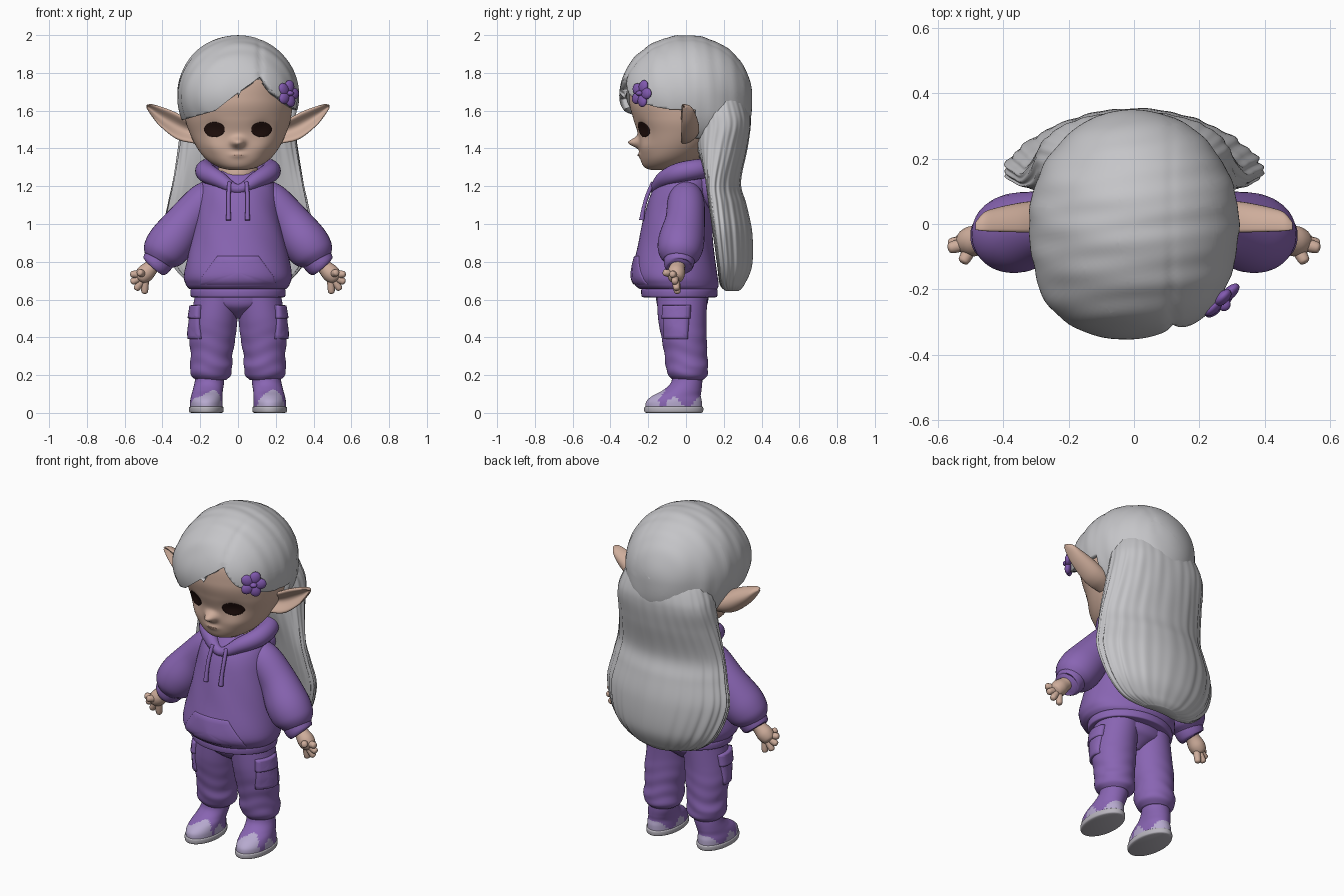
import bpy, bmesh, math
from math import sin, cos, pi, exp
from mathutils import Vector, Matrix
from mathutils.bvhtree import BVHTree

if "Cube" in bpy.data.objects:
    bpy.data.objects.remove(bpy.data.objects["Cube"], do_unlink=True)


def material(name, r, g, b):
    m = bpy.data.materials.new(name)
    m.use_nodes = True
    m.diffuse_color = (r, g, b, 1)
    m.node_tree.nodes["Principled BSDF"].inputs["Base Color"].default_value = (r, g, b, 1)
    return m


HAIR = material("silver hair", .56, .56, .58)
CLOTH = material("purple cloth", .25, .13, .45)
SKIN = material("skin", .62, .42, .33)
EYE = material("dark eye", .015, .005, .004)
LIP = material("lip", .5, .31, .24)
PALE = material("pale lavender", .47, .4, .62)
SOLE = material("sole grey", .48, .46, .51)
FLOWER = material("flower purple", .22, .1, .43)


def finish(name, bm, *mats):
    bmesh.ops.recalc_face_normals(bm, faces=bm.faces)
    me = bpy.data.meshes.new(name)
    for f in bm.faces:
        f.smooth = True
    bm.to_mesh(me)
    bm.free()
    for m in mats:
        me.materials.append(m)
    ob = bpy.data.objects.new(name, me)
    bpy.context.collection.objects.link(ob)
    return ob


def smooth_keys(keys, n):
    """Catmull-Rom samples through tuples of numbers."""
    out = []
    for i in range(len(keys) - 1):
        a, b, c, d = (keys[max(0, min(len(keys) - 1, i + k))] for k in (-1, 0, 1, 2))
        for j in range(n):
            t = j / n
            out.append([q + .5 * t * (r - p + t * (2*p - 5*q + 4*r - s + t * (3*(q - r) + s - p)))
                        for p, q, r, s in zip(a, b, c, d)])
    return out + [list(keys[-1])]


def skin_rows(name, rows, *mats):
    """Closed rings joined into a skin with capped ends."""
    bm = bmesh.new()
    vs = [[bm.verts.new(p) for p in row] for row in rows]
    n = len(rows[0])
    for a, b in zip(vs, vs[1:]):
        for i in range(n):
            bm.faces.new((a[i], a[(i + 1) % n], b[(i + 1) % n], b[i]))
    bm.faces.new(vs[0])
    bm.faces.new(vs[-1])
    return finish(name, bm, *mats)


def loft(name, keys, *mats, s=1, seg=48, n=6, wave=lambda a, z: 0, box=1):
    """Upright stack of ovals: z, centre x, centre y, radius x, radius y, bend."""
    rows = []
    for z, cx, cy, rx, ry, bend in smooth_keys([k + (0,) * (6 - len(k)) for k in keys], n):
        row = []
        for i in range(seg):
            a = 2 * pi * i / seg
            c, d = (math.copysign(abs(v) ** box, v) for v in (cos(a), sin(a)))
            w = 1 + wave(a, z)
            row.append((s * (cx + rx * c * w), cy + ry * d * w - bend * c * c, z))
        rows.append(row)
    return skin_rows(name, rows, *mats)


def tube(name, keys, mat, s=1, ref=(0, 1, 0), seg=20, n=6):
    """Round sweep along x, y, z, radius."""
    pts = smooth_keys(keys, n)
    rows = []
    for i, (x, y, z, r) in enumerate(pts):
        d = Vector(pts[min(i + 1, len(pts) - 1)][:3]) - Vector(pts[max(i - 1, 0)][:3])
        u = d.cross(Vector(ref)).normalized()
        v = d.cross(u).normalized()
        ring = [Vector((x, y, z)) + r * (u * cos(2*pi*k/seg) + v * sin(2*pi*k/seg)) for k in range(seg)]
        rows.append([(s * p.x, p.y, p.z) for p in ring])
    return skin_rows(name, rows, mat)


def ball(name, loc, size, mat, rot=Matrix()):
    bm = bmesh.new()
    bmesh.ops.create_uvsphere(bm, u_segments=24, v_segments=14, radius=1,
                              matrix=Matrix.Translation(loc) @ rot @ Matrix.Diagonal((*size, 1)))
    return finish(name, bm, mat)


def panel(name, target, centre, d, corners, thick, mat, step=6):
    """Raised patch laid on a surface by casting its outline along d."""
    tree = BVHTree.FromPolygons([v.co for v in target.data.vertices],
                                [p.vertices for p in target.data.polygons])
    d = Vector(d).normalized()
    u, up = d.cross(Vector((0, 0, 1))), Vector((0, 0, 1))
    edge = [Vector(a).lerp(Vector(b), k / step)
            for a, b in zip(corners, corners[1:] + corners[:1]) for k in range(step)]
    mid = sum(edge, Vector((0, 0))) / len(edge)
    rows = []
    for scale, lift in ((1, -.01), (1, thick * .6), (.95, thick), (.7, thick), (.4, thick), (.05, thick)):
        row = []
        for e in edge:
            p = mid.lerp(e, scale)
            start = Vector(centre) + u * p.x + up * p.y - d * .5
            hit = tree.ray_cast(start, d)[0] or tree.find_nearest(start + d * .5)[0]
            row.append(hit - d * lift)
        rows.append(row)
    return skin_rows(name, rows, mat)


def oval(cx, cy, rx, ry):
    return [(cx + rx * cos(2*pi*k/24), cy + ry * sin(2*pi*k/24)) for k in range(24)]


def face_shape(a, z):
    """Nose, cheeks, lips and eye hollows as swellings of the head."""
    def bump(size, angle, height, wide, tall):
        return size * exp(-((abs(a - 1.5 * pi) - angle) / wide) ** 2 - ((z - height) / tall) ** 2)
    return (bump(.28, 0, 1.43, .13, .026) + bump(.05, .55, 1.4, .3, .045)
            + bump(.06, 0, 1.365, .2, .016) - bump(.04, .5, 1.51, .2, .04))


# Head and face
head = loft("head", [(1.285, 0, -.13, .04, .05), (1.3, 0, -.12, .1, .1), (1.34, 0, -.085, .165, .155),
                     (1.4, 0, -.05, .215, .195), (1.48, 0, -.02, .255, .235), (1.56, 0, -.01, .28, .27),
                     (1.66, 0, -.01, .285, .29), (1.8, 0, -.01, .25, .26), (1.92, 0, -.01, .08, .1)],
            SKIN, seg=120, n=10, wave=face_shape)
ball("neck", (0, -.01, 1.26), (.11, .11, .12), SKIN)
panel("mouth", head, (0, 0, 0), (0, 1, 0), oval(0, 1.364, .03, .004), .003, LIP, 1)
for s, side in ((1, "left"), (-1, "right")):
    panel(side + "_eye", head, (0, 0, 0), (0, 1, 0), oval(s * .125, 1.5, .055, .04), .003, EYE, 2)
    # Pointed ear with a rounded rim and scooped front
    rows = []
    for x, low, high, t in smooth_keys([(.2, 1.42, 1.53, .05), (.25, 1.43, 1.55, .08), (.3, 1.44, 1.575, .085),
                                        (.35, 1.465, 1.6, .08), (.42, 1.525, 1.625, .065),
                                        (.46, 1.575, 1.635, .05), (.485, 1.615, 1.63, .02)], 5):
        row = []
        for k in range(36):
            c, d = cos(2 * pi * k / 36), sin(2 * pi * k / 36)
            depth = c if c > 0 else .35 * c + .7 * c ** 4
            row.append((s * x, -.015 + t * depth, (low + high) / 2 + (high - low) / 2 * d))
        rows.append(row)
    skin_rows(side + "_ear", rows, SKIN)

# Hair cap: oval dome with combed ridges and a parting, cut along the hairline
bm = bmesh.new()
bmesh.ops.create_uvsphere(bm, u_segments=112, v_segments=72, radius=1)
for v in bm.verts:
    n = v.co.copy()
    x, y, z = n.x * .322, n.y * .352, n.z * .32
    front, back = max(0, min(1, -y * 5)), max(0, min(1, y * 5))
    shape = 1 + .005 * sin(48 * y + 14 * z + 5 * x) + .003 * sin(90 * y - 12 * x)
    shape -= .018 * exp(-((x - .115) / .014) ** 2) * max(front, .3 if z > 0 else 0)
    corner = (2 * n.x * n.y) ** 2 * front * (.08 if x < .115 else .05)
    drop = .35 * n.z ** 2 * back if z < 0 else 0
    wide = shape * (1 + corner + drop)
    v.co = (x * wide, y * wide, 1.68 + z * shape)
line = [(-.4, 1.52), (-.12, 1.6), (0, 1.695), (.12, 1.78), (.19, 1.69), (.4, 1.54)]
cuts = [((x, 0, z), (h - z, 0, x - w)) for (x, z), (w, h) in zip(line, line[1:])]
for co, no in cuts + [((0, .05, 0), (0, 1, 0))]:
    bmesh.ops.bisect_plane(bm, geom=bm.verts[:] + bm.edges[:] + bm.faces[:], plane_co=co, plane_no=no)


def in_opening(f):
    c = f.calc_center_median()
    for (x, z), (w, h) in zip(line, line[1:]):
        if x <= c.x < w:
            return c.z < 1.45 or (c.y < .05 and c.z < z + (h - z) * (c.x - x) / (w - x))
    return False


bmesh.ops.delete(bm, geom=[f for f in bm.faces if in_opening(f)], context="FACES")
cap = finish("hair_cap", bm, HAIR)
thickness = cap.modifiers.new("thickness", "SOLIDIFY")
thickness.thickness = .04
thickness.offset = -1

# Long hair curtain curving forward round the back
loft("long_hair", [(.645, 0, .25, .12, .03, .03), (.68, 0, .25, .24, .06, .05), (.78, 0, .27, .34, .08, .08),
                   (.95, 0, .265, .395, .085, .1), (1.1, 0, .235, .37, .085, .09), (1.22, 0, .205, .345, .085, .07),
                   (1.4, 0, .19, .315, .135, .03), (1.52, 0, .185, .3, .157), (1.6, 0, .18, .28, .155),
                   (1.7, 0, .165, .23, .13), (1.78, 0, .13, .16, .1)], HAIR, seg=180, n=8, box=.9,
     wave=lambda a, z: (.012 * sin(31 * a + 3 * sin(4 * z)) + .01 * sin(17 * a - 5 * z)) * min(1, 2 - z))

# Hair flower
out = Vector((.68, -.72, .1)).normalized()
turn = out.to_track_quat("Z", "Y").to_matrix().to_4x4()
spot = Vector((.262, -.232, 1.69))
for k in range(5):
    a = 2 * pi * k / 5
    offset = turn @ Vector((.038 * cos(a), .038 * sin(a), .006))
    ball("flower_petal", spot + offset, (.036, .031, .018), FLOWER, turn @ Matrix.Rotation(a, 4, "Z"))
ball("flower_centre", spot + out * .02, (.02, .02, .014), FLOWER)

# Hoodie
torso = loft("hoodie_body", [(.655, 0, -.04, .255, .205), (.68, 0, -.05, .275, .222), (.74, 0, -.06, .285, .226),
                             (.9, 0, -.055, .25, .198), (1.05, 0, -.04, .22, .18), (1.15, 0, -.025, .205, .165),
                             (1.22, 0, -.005, .19, .145), (1.28, 0, .01, .15, .11)], CLOTH,
             wave=lambda a, z: .006 * sin(7 * a + 25 * z))
loft("hoodie_hem", [(.612, 0, -.035, .24, .19), (.618, 0, -.035, .25, .2), (.65, 0, -.035, .252, .202),
                    (.662, 0, -.035, .24, .19)], CLOTH)
panel("front_pocket", torso, (0, 0, 0), (0, 1, 0),
      [(-.2, .68), (.2, .68), (.19, .72), (.11, .83), (-.11, .83), (-.19, .72)], .007, CLOTH)
half = [(.1, .13, 1.295, .05), (.165, .06, 1.29, .053), (.165, -.04, 1.27, .053), (.1, -.12, 1.235, .043)]
tube("hood", [(0, .15, 1.295, .05)] + half + [(0, -.165, 1.185, .026)]
     + [(-x, y, z, r) for x, y, z, r in reversed(half)] + [(0, .15, 1.295, .05)], CLOTH, ref=(0, 0, 1))
ball("hood_back", (0, .12, 1.2), (.17, .08, .14), CLOTH)

for s, side in ((1, "left"), (-1, "right")):
    tube(side + "_drawstring", [(.045, -.175, 1.22, .011), (.05, -.205, 1.15, .011), (.05, -.225, 1.08, .011),
                                (.05, -.235, 1.02, .014)], CLOTH, s, seg=10)
    # Sleeve, cuff and hand
    tube(side + "_sleeve", [(.1, 0, 1.19, .06), (.17, 0, 1.13, .095), (.27, -.005, 1.02, .105),
                            (.35, -.025, .91, .122), (.4, -.035, .845, .112), (.425, -.04, .805, .08)], CLOTH, s, seg=32)
    tube(side + "_cuff", [(.405, -.035, .83, .075), (.415, -.035, .815, .082), (.44, -.04, .78, .076),
                          (.448, -.04, .77, .06)], CLOTH, s, seg=28)
    tube(side + "_palm", [(.42, -.035, .81, .038), (.455, -.045, .775, .039), (.49, -.052, .74, .047),
                          (.517, -.055, .713, .038), (.527, -.055, .703, .015)], SKIN, s)
    for x, y, z in ((.57, -.075, .735), (.567, -.06, .69), (.542, -.05, .65), (.495, -.045, .63), (.525, -.12, .745)):
        base, tip = Vector((.49, -.055, .73)), Vector((x, y, z))
        radii = ((0, .02), (.5, .02), (.85, .018), (.96, .013), (1, .004))
        tube(side + "_finger", [(*base.lerp(tip, t), r) for t, r in radii], SKIN, s, seg=12, n=3)
    # Trouser leg with folds and a cargo pocket
    leg = loft(side + "_trouser_leg", [(.64, .105, -.02, .12, .135), (.5, .125, -.02, .123, .128),
                                       (.4, .135, -.01, .122, .12), (.3, .14, 0, .11, .113),
                                       (.24, .143, .005, .112, .112), (.2, .143, .01, .105, .103),
                                       (.175, .143, .01, .08, .08)], CLOTH, s=s, n=10,
               wave=lambda a, z: .02 * sin(75 * z + 2 * sin(2 * a)) * max(0, 1 - abs(z - .25) * 4))
    spot, way = (s * .135, -.01, 0), (-s * .9, .42, 0)
    panel(side + "_cargo_pocket", leg, spot, way, [(-.07, .39), (.07, .39), (.07, .53), (-.07, .53)], .014, CLOTH)
    panel(side + "_pocket_flap", leg, spot, way, [(-.075, .5), (.075, .5), (.073, .57), (-.073, .57)], .022, CLOTH)
    # Shoe with pale toe and wavy foxing, grey sole
    shoe = loft(side + "_shoe", [(.025, .168, -.065, .086, .15), (.06, .168, -.063, .086, .147),
                                 (.09, .165, -.05, .083, .128), (.12, .16, -.02, .08, .102),
                                 (.16, .152, .003, .078, .083), (.22, .145, .008, .075, .078)], CLOTH, PALE, s=s, n=8)
    for f in shoe.data.polygons:
        x, y, z = f.center
        if y < -.14 + .03 * sin(x * 40) or z < .055 + .03 * sin(45 * y - 1.8):
            f.material_index = 1
    loft(side + "_sole", [(0, .168, -.065, .08, .145), (.006, .168, -.065, .09, .155), (.028, .168, -.065, .091, .156),
                          (.034, .168, -.065, .084, .148)], SOLE, s=s)

# Trouser seat joining the legs
loft("trouser_seat", [(.5, 0, -.015, .03, .05), (.54, 0, -.02, .11, .105), (.58, 0, -.02, .2, .135),
                      (.66, 0, -.02, .225, .14)], CLOTH)
